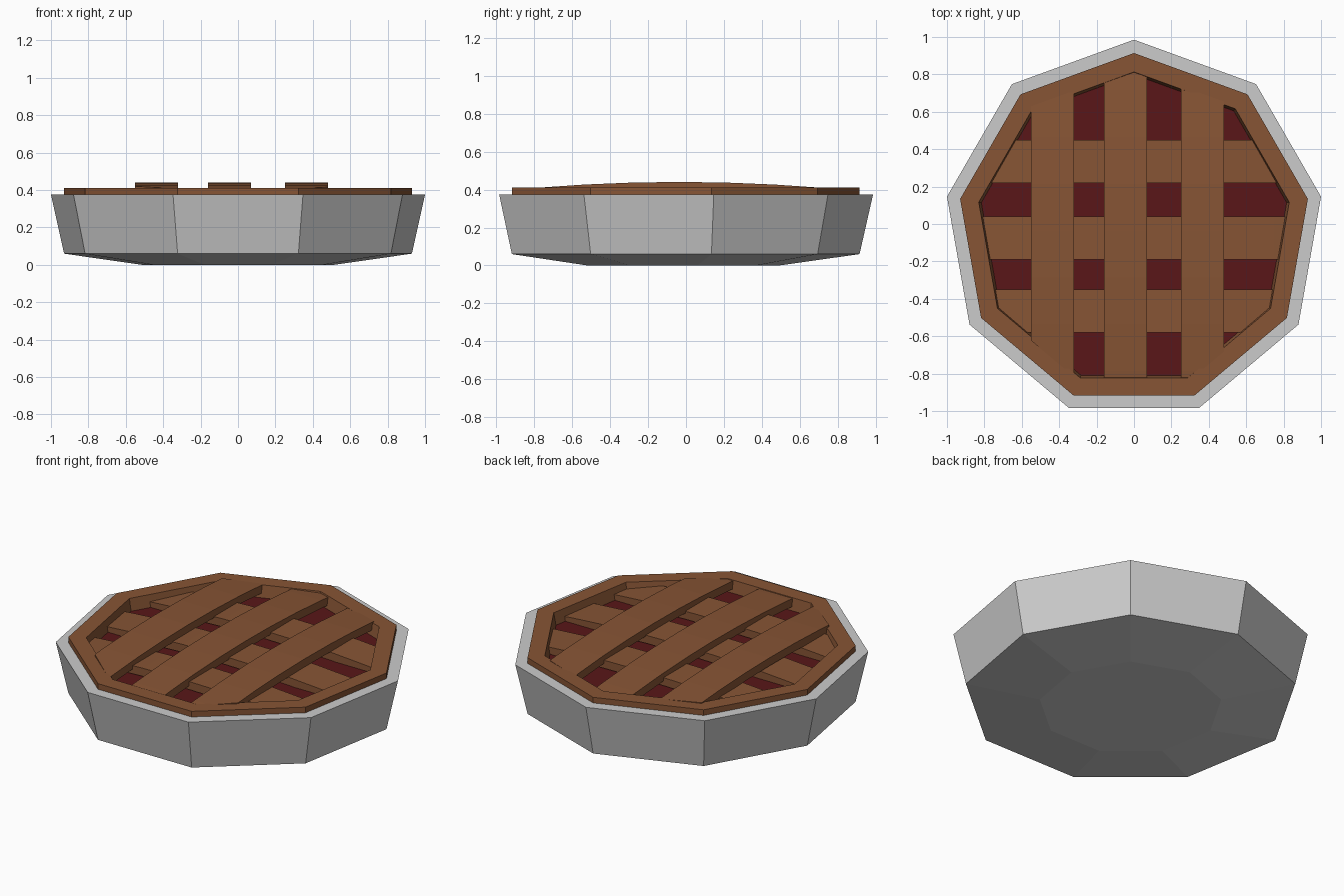
import bpy, bmesh
from math import sin, cos, radians
from mathutils import Vector

if "Cube" in bpy.data.objects:
    bpy.data.objects.remove(bpy.data.objects["Cube"])

SIDES = 9
CY = -0.03  # centres the nonagon's bounding box


def material(name, color):
    m = bpy.data.materials.new(name)
    m.diffuse_color = (*color, 1)
    m.use_nodes = True
    m.node_tree.nodes["Principled BSDF"].inputs["Base Color"].default_value = m.diffuse_color
    return m


def finish(name, bm, mat=None):
    bmesh.ops.recalc_face_normals(bm, faces=bm.faces)
    me = bpy.data.meshes.new(name)
    bm.to_mesh(me)
    bm.free()
    ob = bpy.data.objects.new(name, me)
    bpy.context.collection.objects.link(ob)
    if mat:
        me.materials.append(mat)
    return ob


def lathe(name, profile, mat=None, closed=False):
    """Nine-sided turned shape from (radius, z) points."""
    bm = bmesh.new()
    rings = []
    for r, z in profile:
        angles = [radians(90 + 360 * k / SIDES) for k in range(SIDES)]
        rings.append([bm.verts.new((r * cos(a), r * sin(a) + CY, z)) for a in angles])
    pairs = list(zip(rings, rings[1:]))
    if closed:
        pairs.append((rings[-1], rings[0]))
    else:
        bm.faces.new(rings[0])
        bm.faces.new(rings[-1])
    for a, b in pairs:
        for k in range(SIDES):
            j = (k + 1) % SIDES
            bm.faces.new((a[k], a[j], b[j], b[k]))
    return finish(name, bm, mat)


def strip(name, lo, hi, peak, along_y, mat):
    """Arched pastry strip, trimmed to end inside the crust ring."""
    bm = bmesh.new()
    rows = []
    for i in range(9):
        t = -1 + i * 0.25
        z = peak - 0.03 * (t / 0.74) ** 2
        row = []
        for w, h in ((lo, z), (hi, z), (hi, z - 0.05), (lo, z - 0.05)):
            co = (w, t - 0.035, h) if along_y else (t, w, h)
            row.append(bm.verts.new(co))
        rows.append(row)
    for a, b in zip(rows, rows[1:]):
        for k in range(4):
            j = (k + 1) % 4
            bm.faces.new((a[k], a[j], b[j], b[k]))
    bm.faces.new(rows[0])
    bm.faces.new(rows[-1])
    apothem = 0.86 * cos(radians(180 / SIDES))
    for k in range(SIDES):
        a = radians(110 + 360 * k / SIDES)
        n = Vector((cos(a), sin(a), 0))
        bmesh.ops.bisect_plane(bm, geom=bm.verts[:] + bm.edges[:] + bm.faces[:],
                               plane_co=n * apothem + Vector((0, CY, 0)),
                               plane_no=n, clear_outer=True)
        bmesh.ops.holes_fill(bm, edges=[e for e in bm.edges if e.is_boundary])
    return finish(name, bm, mat)


pastry = material("pastry", (0.242, 0.09, 0.035))
berry = material("berry", (0.1, 0.008, 0.009))

# Dish with a shallow tapered base
lathe("dish", [(0.52, 0), (0.944, 0.06), (1.0154, 0.375), (0.93, 0.375), (0.92, 0.325)])

# Crust rim and filling
lathe("crust_rim", [(0.944, 0.375), (0.944, 0.41), (0.843, 0.41), (0.828, 0.33), (0.93, 0.33)],
      pastry, closed=True)
lathe("filling", [(0.85, 0.328), (0.85, 0.335)], berry)

# Lattice: lower strips run across, upper strips run front to back
for i, y in enumerate((-0.58, -0.19, 0.22)):
    strip(f"lower_strip_{i + 1}", y, y + 0.23, 0.40, False, pastry)
for i, x in enumerate((-0.55, -0.16, 0.25)):
    strip(f"upper_strip_{i + 1}", x, x + 0.23, 0.44, True, pastry)
